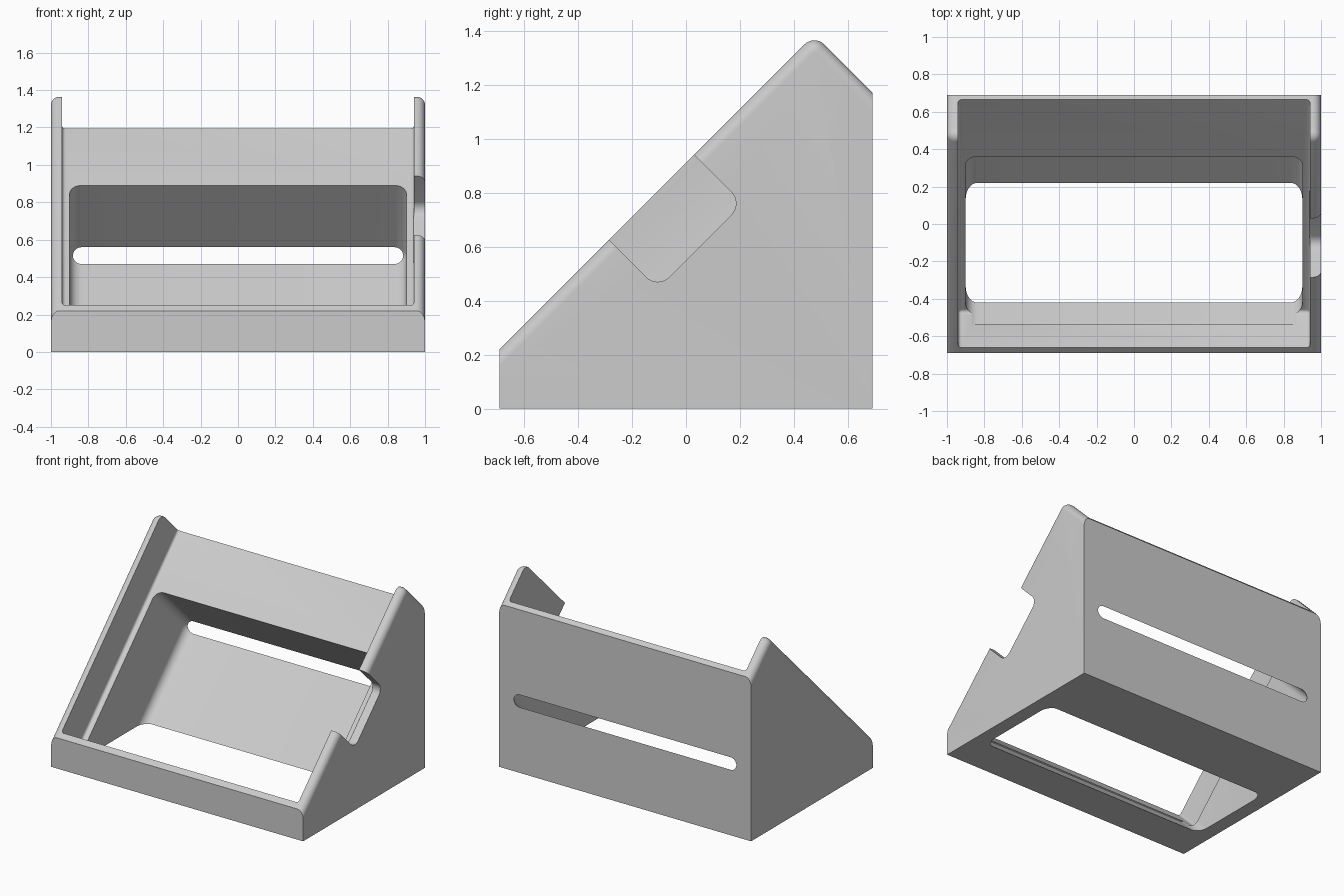
import bpy, bmesh, math

if "Cube" in bpy.data.objects:
    bpy.data.objects.remove(bpy.data.objects["Cube"], do_unlink=True)

grey = bpy.data.materials.new("light_grey")
grey.use_nodes = True
grey.diffuse_color = (0.6, 0.6, 0.6, 1)
grey.node_tree.nodes["Principled BSDF"].inputs["Base Color"].default_value = (0.6, 0.6, 0.6, 1)


def slope(s, d):
    """Point on the side plane from s = y + z (up the slope) and d = z - y (out of it)."""
    return ((s - d) / 2, (s + d) / 2)


def prism(profile, x0, x1):
    """Extrude a (y, z) outline along x."""
    bm = bmesh.new()
    face = bm.faces.new([bm.verts.new((x0, y, z)) for y, z in profile])
    out = bmesh.ops.extrude_face_region(bm, geom=[face])
    verts = [g for g in out["geom"] if isinstance(g, bmesh.types.BMVert)]
    bmesh.ops.translate(bm, verts=verts, vec=(x1 - x0, 0, 0))
    bmesh.ops.recalc_face_normals(bm, faces=bm.faces[:])
    return bm


def round_edges(bm, radius, rule, segments=8):
    """Round every edge for which rule(a, b) holds."""
    edges = [e for e in bm.edges if rule(e.verts[0].co, e.verts[1].co)]
    bmesh.ops.bevel(bm, geom=edges, offset=radius, segments=segments,
                    profile=0.5, affect='EDGES', clamp_overlap=True)


def make_object(name, bm):
    mesh = bpy.data.meshes.new(name)
    bmesh.ops.recalc_face_normals(bm, faces=bm.faces[:])
    bm.to_mesh(mesh)
    bm.free()
    mesh.materials.append(grey)
    obj = bpy.data.objects.new(name, mesh)
    bpy.context.collection.objects.link(obj)
    return obj


def slope_box(x0, x1, s0, s1, d0, d1):
    return prism([slope(s0, d0), slope(s1, d0), slope(s1, d1), slope(s0, d1)], x0, x1)


def along_x(a, b):
    return abs(a.x - b.x) > 0.1


# Wedge body: rounded peak, then rounded outer rims on both sides
body = prism([(-0.69, 0), (0.69, 0), (0.69, 1.17), slope(1.86, 0.91), (-0.69, 0.22)], -1, 1)
round_edges(body, 0.05, lambda a, b: along_x(a, b) and min(a.z, b.z) > 1.3)
round_edges(body, 0.045, lambda a, b: not along_x(a, b) and min(a.z, b.z) > 0.1
            and abs(a.y - b.y) > 0.001)
stand = make_object("wedge_stand", body)

# Shallow tray in the slope, open at the top end
tray = slope_box(-0.94, 0.94, -0.41, 3, 0.53, 2)
round_edges(tray, 0.018, lambda a, b: True, 4)

# Deep window that breaks through the base and the back as a slot
window = slope_box(-0.9, 0.9, -0.42, 1.25, -0.22, 0.66)
round_edges(window, 0.062, lambda a, b: min(a.z - a.y, b.z - b.y) < 0.6)

# Notch in the left side wall
notch = slope_box(0.85, 1.15, 0.34, 0.97, 0.55, 2)
round_edges(notch, 0.06, along_x)

bpy.context.view_layer.objects.active = stand
for name, bm in (("tray_cutter", tray), ("window_cutter", window), ("notch_cutter", notch)):
    cutter = make_object(name, bm)
    cutter.hide_render = True
    mod = stand.modifiers.new(name, 'BOOLEAN')
    mod.operation = 'DIFFERENCE'
    mod.solver = 'EXACT'
    mod.object = cutter
    bpy.ops.object.modifier_apply(modifier=mod.name)
    bpy.data.objects.remove(cutter, do_unlink=True)

stand.select_set(True)
bpy.ops.object.shade_smooth_by_angle(angle=math.radians(30))
